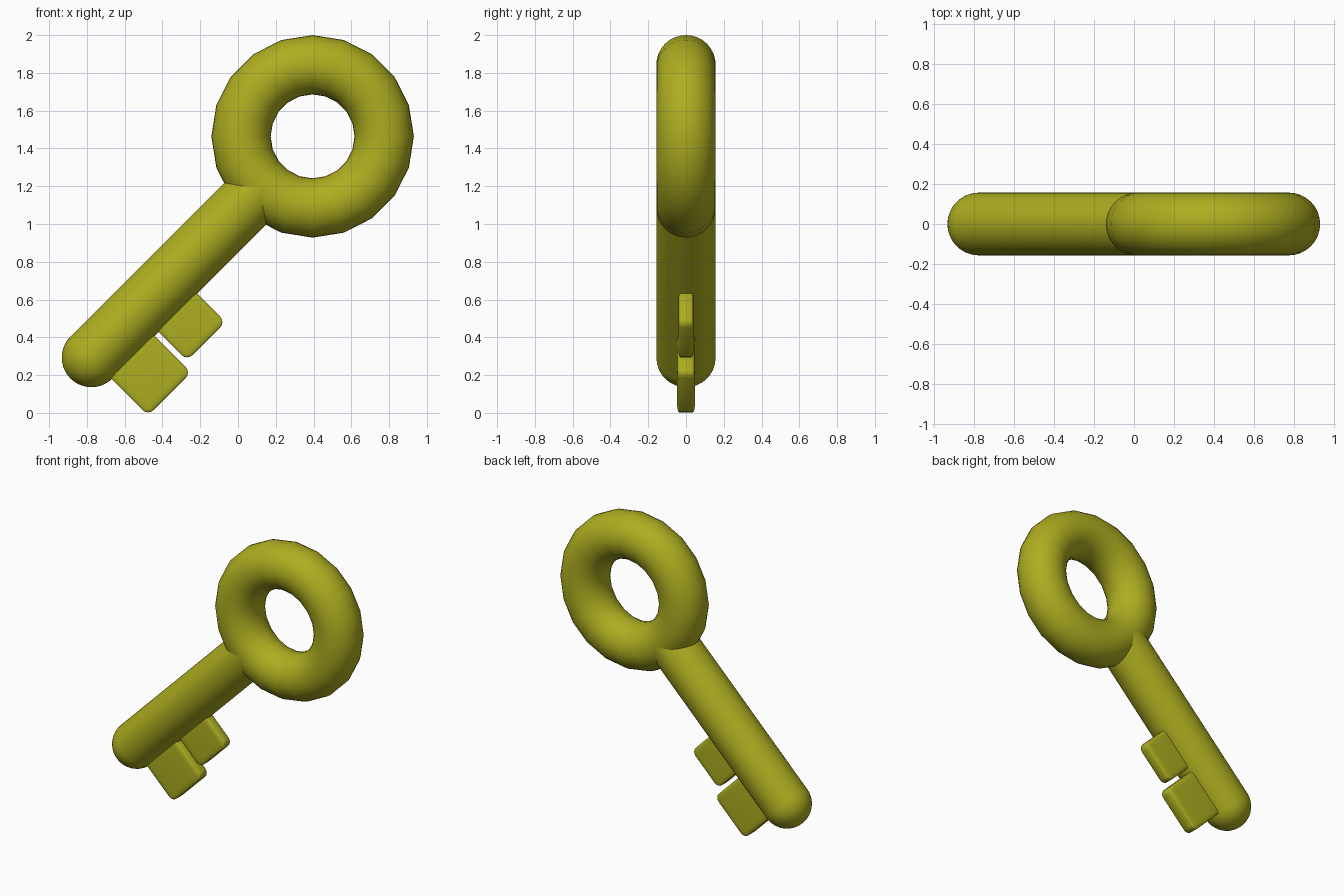
import bpy, bmesh
from math import sin, cos, pi, radians
from mathutils import Matrix, Vector

if "Cube" in bpy.data.objects:
    bpy.data.objects.remove(bpy.data.objects["Cube"])

R = 0.157                                   # tube radius of ring and shaft
CENTRE = Vector((0.395, 0, 1.464))          # ring centre; shaft axis passes through it
TILT = Matrix.Translation(CENTRE) @ Matrix.Rotation(radians(-45), 4, 'Y')

mat = bpy.data.materials.new("olive_yellow")
mat.diffuse_color = (0.42, 0.42, 0.015, 1)
mat.use_nodes = True
mat.node_tree.nodes["Principled BSDF"].inputs["Base Color"].default_value = mat.diffuse_color


def finish(bm, name, matrix):
    bmesh.ops.recalc_face_normals(bm, faces=bm.faces)
    for f in bm.faces:
        f.smooth = True
    me = bpy.data.meshes.new(name)
    bm.to_mesh(me)
    bm.free()
    me.materials.append(mat)
    ob = bpy.data.objects.new(name, me)
    ob.matrix_world = matrix
    bpy.context.collection.objects.link(ob)
    return ob


def lathe(points, axis, steps):
    """Revolve a profile a full turn round an axis through the origin."""
    bm = bmesh.new()
    vs = [bm.verts.new(p) for p in points]
    edges = [bm.edges.new(pair) for pair in zip(vs, vs[1:])]
    bmesh.ops.spin(bm, geom=vs + edges, cent=(0, 0, 0), axis=axis,
                   angle=2 * pi, steps=steps)
    bmesh.ops.remove_doubles(bm, verts=bm.verts, dist=1e-5)
    return bm


# Ring handle: 20 segments around, finely rounded tube
tube = [(0.379 + R * cos(2 * pi * i / 32), R * sin(2 * pi * i / 32), 0)
        for i in range(33)]
finish(lathe(tube, (0, 1, 0), 20), "ring_handle", Matrix.Translation(CENTRE))

# Shaft: rounded tip, other end buried in the ring
TIP = -1.656
arc = [(TIP - R * cos(pi / 2 * i / 10), 0, R * sin(pi / 2 * i / 10))
       for i in range(11)]
end = [(-0.379, 0, R), (-0.379, 0, 0)]
shaft = finish(lathe(arc + end, (1, 0, 0), 40), "shaft", TILT)


# Teeth: bevelled cubes flattened in y, hanging off the shaft
def tooth(name, along, reach, size, thick):
    bm = bmesh.new()
    bmesh.ops.create_cube(bm, size=size)
    bmesh.ops.bevel(bm, geom=bm.edges[:], offset=0.04, segments=4,
                    profile=0.5, affect='EDGES')
    bmesh.ops.scale(bm, vec=(1, thick / size, 1), verts=bm.verts)
    bmesh.ops.translate(bm, vec=(along, 0, size / 2 - reach), verts=bm.verts)
    return finish(bm, name, TILT)


teeth = [tooth("large_tooth", -1.50, 0.429, 0.322, 0.094),
         tooth("small_tooth", -1.165, 0.369, 0.288, 0.08)]

# Keep the buried shaft end and tooth faces crisp
for ob in [shaft] + teeth:
    bpy.ops.object.select_all(action='DESELECT')
    ob.select_set(True)
    bpy.context.view_layer.objects.active = ob
    bpy.ops.object.shade_smooth_by_angle(angle=radians(40))
